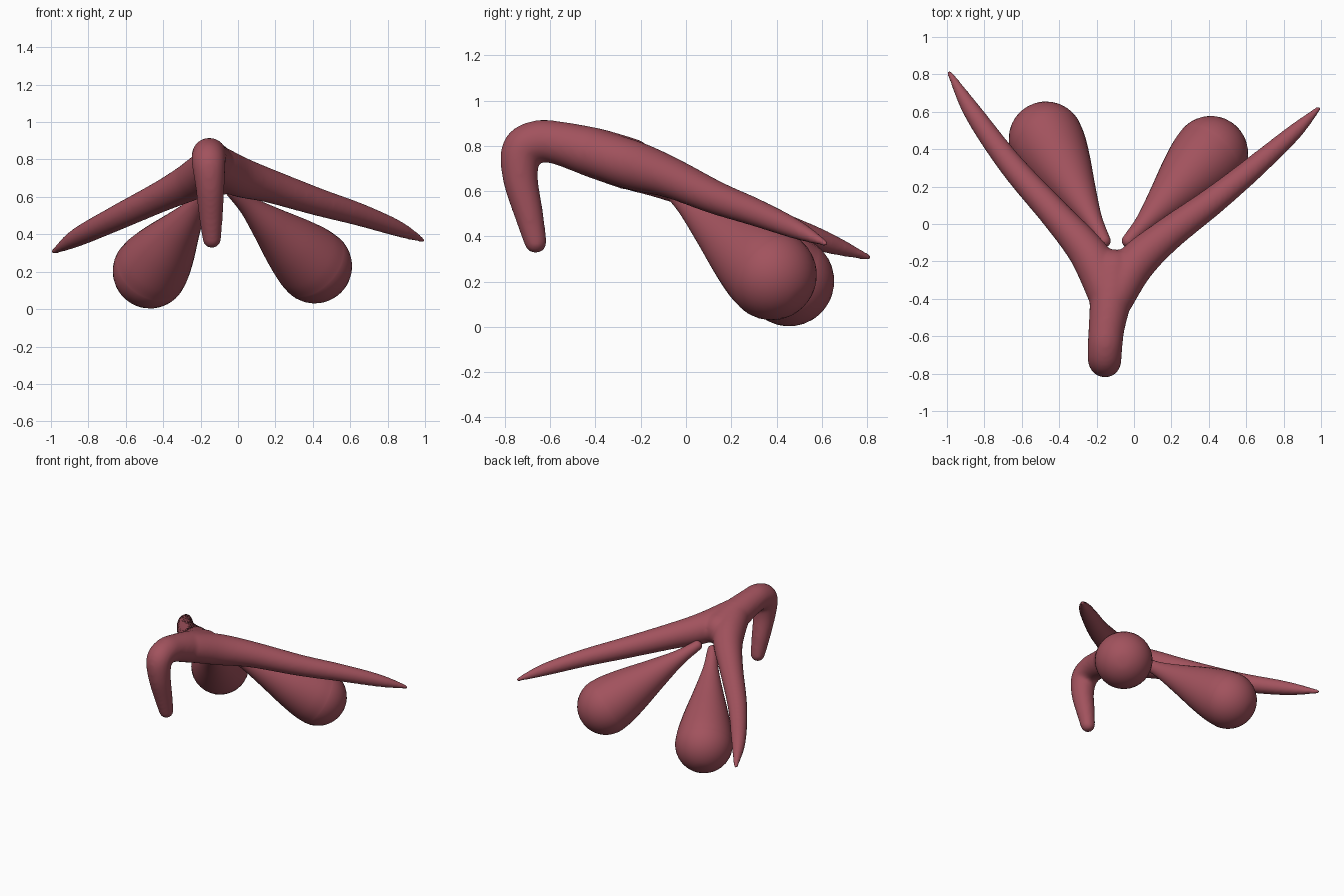
import bpy, bmesh, math
from mathutils import Vector

if "Cube" in bpy.data.objects:
    bpy.data.objects.remove(bpy.data.objects["Cube"], do_unlink=True)

rose = bpy.data.materials.new("dusty rose")
rose.use_nodes = True
colour = (0.36, 0.085, 0.11, 1)
rose.diffuse_color = colour
rose.node_tree.nodes["Principled BSDF"].inputs["Base Color"].default_value = colour

SIDES = 32
STEPS = 10


def smooth_path(points):
    """Catmull-Rom samples of (x, y, z, radius) points, with round ends."""
    p = [Vector(q) for q in points]
    p = [2 * p[0] - p[1]] + p + [2 * p[-1] - p[-2]]
    out = []
    for a, b, c, d in zip(p, p[1:], p[2:], p[3:]):
        for i in range(STEPS):
            t = i / STEPS
            out.append(0.5 * (2 * b + (c - a) * t + (2 * a - 5 * b + 4 * c - d) * t**2
                              + (3 * b - a - 3 * c + d) * t**3))
    out.append(p[-2])
    path = [(q.to_3d(), q.w) for q in out]

    def cap(end, before):
        (e, r), way = end, (end[0] - before[0]).normalized()
        angles = [math.pi / 2 * k / 9 for k in range(1, 9)]
        return [(e + way * r * math.sin(a), r * math.cos(a)) for a in angles]

    return cap(path[0], path[1])[::-1] + path + cap(path[-1], path[-2])


def add_tube(bm, points):
    path = smooth_path(points)
    rings, normal, last = [], None, None
    for i, (pos, r) in enumerate(path):
        way = (path[min(i + 1, len(path) - 1)][0] - path[max(i - 1, 0)][0]).normalized()
        if normal is None:
            normal = way.orthogonal().normalized()
        else:
            normal = (last.rotation_difference(way) @ normal).normalized()
        last = way
        side = way.cross(normal)
        rings.append([bm.verts.new(pos + r * (normal * math.cos(a) + side * math.sin(a)))
                      for a in (math.tau * k / SIDES for k in range(SIDES))])
    for lo, hi in zip(rings, rings[1:]):
        for k in range(SIDES):
            n = (k + 1) % SIDES
            bm.faces.new((lo[k], lo[n], hi[n], hi[k]))
    bm.faces.new(rings[0][::-1])
    bm.faces.new(rings[-1])


def make_object(name, tubes, blend=False):
    bm = bmesh.new()
    for points in tubes:
        add_tube(bm, points)
    bmesh.ops.recalc_face_normals(bm, faces=bm.faces)
    for f in bm.faces:
        f.smooth = True
    mesh = bpy.data.meshes.new(name)
    bm.to_mesh(mesh)
    bm.free()
    mesh.materials.append(rose)
    obj = bpy.data.objects.new(name, mesh)
    bpy.context.collection.objects.link(obj)
    if blend:
        remesh = obj.modifiers.new("fuse", 'REMESH')
        remesh.mode = 'VOXEL'
        remesh.voxel_size = 0.012
        remesh.use_smooth_shade = True
        soften = obj.modifiers.new("soften", 'SMOOTH')
        soften.factor = 0.5
        soften.iterations = 10
    return obj


# Hooked front stem, running back to the fork
stem = [(-0.14, -0.665, 0.375, 0.05), (-0.145, -0.695, 0.5, 0.064),
        (-0.15, -0.732, 0.66, 0.078), (-0.157, -0.725, 0.78, 0.09),
        (-0.155, -0.655, 0.82, 0.093), (-0.147, -0.56, 0.812, 0.096),
        (-0.125, -0.4, 0.768, 0.111), (-0.11, -0.25, 0.72, 0.115)]

# Two tapering arms sweeping back and down from the fork
right_arm = [(-0.13, -0.4, 0.768, 0.107), (-0.2, -0.23, 0.712, 0.11),
             (-0.28, -0.11, 0.667, 0.098), (-0.42, 0.05, 0.598, 0.082),
             (-0.66, 0.32, 0.482, 0.067), (-0.86, 0.595, 0.383, 0.05),
             (-0.985, 0.805, 0.308, 0.016)]
left_arm = [(-0.11, -0.4, 0.768, 0.107), (0.0, -0.22, 0.71, 0.108),
            (0.17, -0.065, 0.658, 0.09), (0.43, 0.13, 0.572, 0.074),
            (0.65, 0.31, 0.505, 0.061), (0.85, 0.485, 0.432, 0.044),
            (0.985, 0.615, 0.37, 0.016)]
make_object("forked_body", [stem, right_arm, left_arm], blend=True)


# Drop-shaped bulbs hanging beneath the fork
def bulb(name, top, bottom):
    top, bottom = Vector(top), Vector(bottom)
    profile = [(0, 0.035), (0.2, 0.055), (0.45, 0.104), (0.7, 0.158), (0.88, 0.19), (1, 0.2)]
    make_object(name, [[(*top.lerp(bottom, t), r) for t, r in profile]])


bulb("right_bulb", (-0.16, -0.09, 0.63), (-0.47, 0.455, 0.203))
bulb("left_bulb", (-0.03, -0.09, 0.63), (0.41, 0.378, 0.23))
